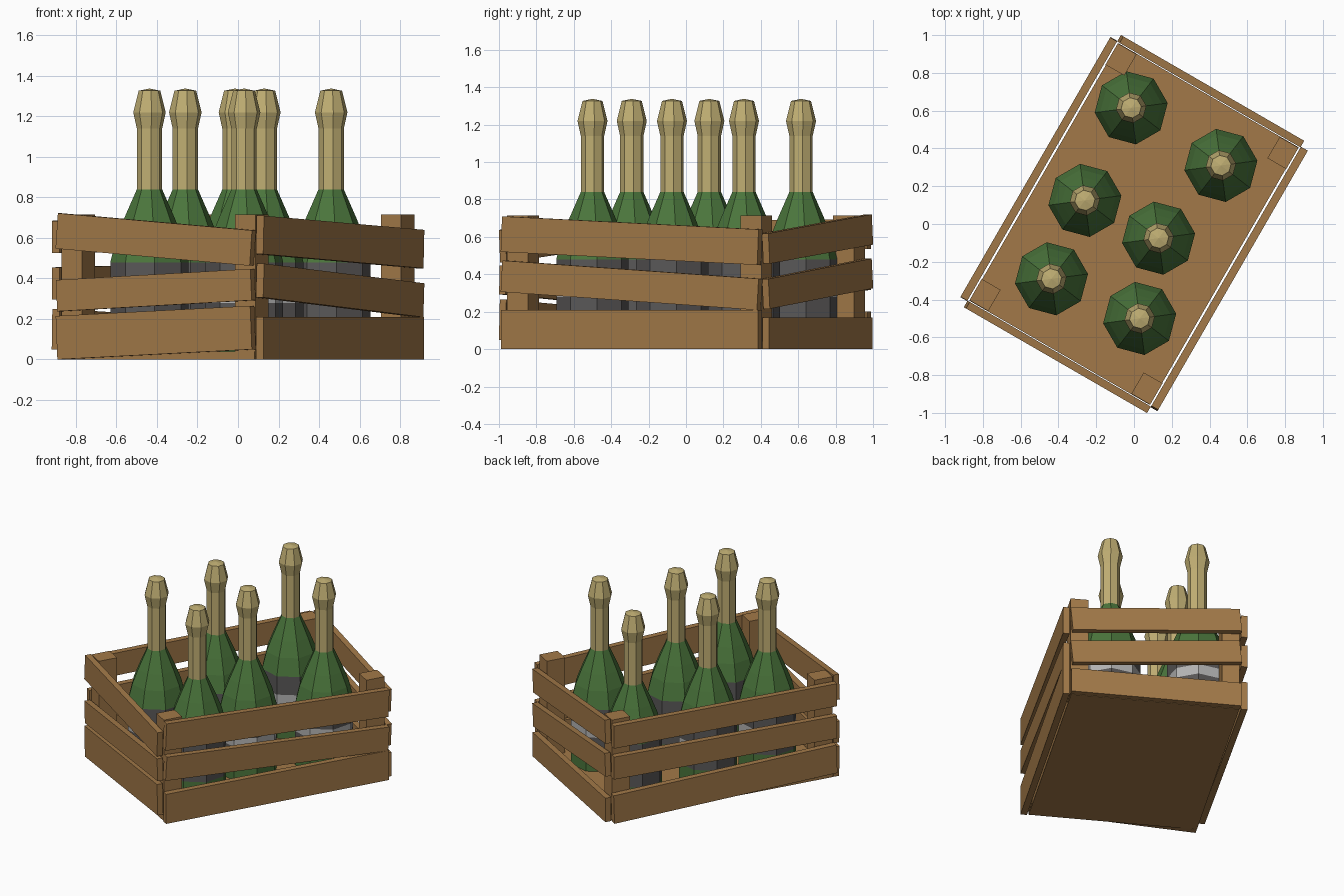
import bpy, bmesh, math
from mathutils import Matrix, Vector

if "Cube" in bpy.data.objects:
    bpy.data.objects.remove(bpy.data.objects["Cube"])

CRATE = Matrix.Rotation(math.radians(-30), 4, 'Z')


def material(name, rgb):
    m = bpy.data.materials.new(name)
    m.diffuse_color = (*rgb, 1)
    m.use_nodes = True
    m.node_tree.nodes["Principled BSDF"].inputs["Base Color"].default_value = m.diffuse_color
    return m


WOOD = material("wood", (0.36, 0.19, 0.065))
GREEN = material("green_glass", (0.07, 0.18, 0.045))
FOIL = material("foil", (0.52, 0.42, 0.17))
DARK = material("label_dark", (0.1, 0.095, 0.095))
PALE = material("label_pale", (0.45, 0.45, 0.45))


def finish(bm, name, mats):
    bmesh.ops.recalc_face_normals(bm, faces=bm.faces)
    me = bpy.data.meshes.new(name)
    bm.to_mesh(me)
    bm.free()
    for m in mats:
        me.materials.append(m)
    ob = bpy.data.objects.new(name, me)
    bpy.context.collection.objects.link(ob)
    return ob


def box(name, centre, size, local=Matrix()):
    bm = bmesh.new()
    bmesh.ops.create_cube(bm, size=1)
    bm.transform(CRATE @ Matrix.Translation(centre) @ local @ Matrix.Diagonal((*size, 1)))
    return finish(bm, name, [WOOD])


# crate floor and corner posts
box("crate_floor", (0, 0, 0.02), (1.1, 1.575, 0.04))
for sx in (-1, 1):
    for sy in (-1, 1):
        box("corner_post", (sx * 0.495, sy * 0.72, 0.365), (0.115, 0.13, 0.70))

# crooked slats: heights (bottom, top) at the negative end, then at the positive end
END_LEN, SIDE_LEN = 1.11, 1.585
SLATS = {
    "front_slat": ('x', -0.812, [(0.0, 0.215, 0.05, 0.265), (0.24, 0.39, 0.29, 0.45), (0.55, 0.72, 0.46, 0.64)]),
    "back_slat": ('x', 0.812, [(0.0, 0.17, 0.0, 0.17), (0.32, 0.49, 0.22, 0.37), (0.56, 0.72, 0.455, 0.62)]),
    "right_slat": ('y', 0.582, [(0.0, 0.21, 0.0, 0.21), (0.305, 0.475, 0.21, 0.375), (0.52, 0.71, 0.45, 0.64)]),
    "left_slat": ('y', -0.582, [(0.05, 0.25, 0.0, 0.20), (0.30, 0.45, 0.31, 0.48), (0.53, 0.68, 0.53, 0.70)]),
}
for name, (axis, off, rows) in SLATS.items():
    for b0, t0, b1, t1 in rows:
        length = END_LEN if axis == 'x' else SIDE_LEN
        z, h = (b0 + t0 + b1 + t1) / 4, (t0 - b0 + t1 - b1) / 2
        tilt = math.atan2((b1 + t1 - b0 - t0) / 2, length)
        if axis == 'x':
            box(name, (0, off, z), (length, 0.04, h), Matrix.Rotation(-tilt, 4, 'Y'))
        else:
            box(name, (off, 0, z), (0.042, length, h), Matrix.Rotation(tilt, 4, 'X'))

# eight-sided bottle profile: radius, height, material of the band above
R = 0.195
PROFILE = [(R, 0.04, 0), (R, 0.17, 2), (R, 0.28, 3), (R, 0.35, 2), (R, 0.48, 0),
           (0.165, 0.60, 0), (0.125, 0.70, 0), (0.063, 0.84, 1), (0.063, 1.14, 1),
           (0.081, 1.22, 1), (0.054, 1.327, 1)]


def bottle(x, y):
    bm = bmesh.new()
    rings = []
    for r, z, _ in PROFILE:
        angles = [math.radians(7.5 + 45 * k) for k in range(8)]
        rings.append([bm.verts.new((x + r * math.cos(a), y + r * math.sin(a), z)) for a in angles])
    for i in range(len(rings) - 1):
        for k in range(8):
            n = (k + 1) % 8
            f = bm.faces.new((rings[i][k], rings[i][n], rings[i + 1][n], rings[i + 1][k]))
            f.material_index = PROFILE[i][2]
    bm.faces.new(rings[0][::-1])
    # slightly domed foil top
    tip = bm.verts.new((x, y, 1.338))
    for k in range(8):
        bm.faces.new((rings[-1][k], rings[-1][(k + 1) % 8], tip)).material_index = 1
    finish(bm, "bottle", [GREEN, FOIL, DARK, PALE])


for x, y in [(-0.015, 0.615), (0.46, 0.31), (-0.26, 0.125),
             (0.13, -0.075), (-0.437, -0.29), (0.03, -0.50)]:
    bottle(x, y)
